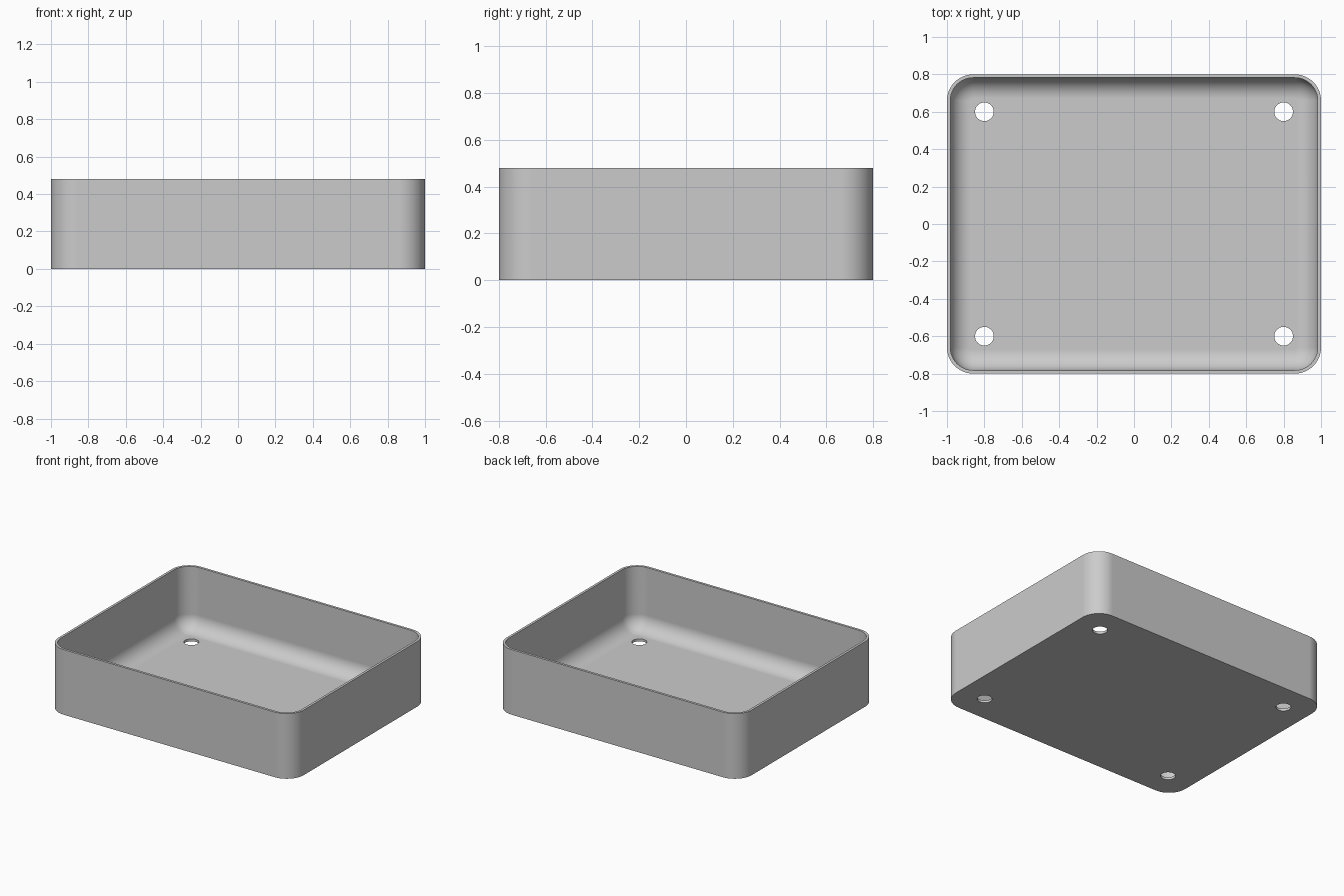
import bpy
import bmesh
from math import cos, sin, pi, radians
from mathutils import Matrix

cube = bpy.data.objects.get("Cube")
if cube:
    bpy.data.objects.remove(cube, do_unlink=True)

HALF_X, HALF_Y, HEIGHT = 1.0, 0.8, 0.48
CORNER, WALL, FILLET = 0.14, 0.018, 0.11
CORNER_STEPS, FILLET_STEPS = 12, 12


def new_object(name, bm):
    mesh = bpy.data.meshes.new(name)
    bmesh.ops.recalc_face_normals(bm, faces=bm.faces[:])
    bm.to_mesh(mesh)
    bm.free()
    obj = bpy.data.objects.new(name, mesh)
    bpy.context.collection.objects.link(obj)
    return obj


def rounded_ring(bm, inset, z):
    """Rounded rectangle of vertices, offset inward from the outer wall."""
    radius = CORNER - inset
    verts = []
    for quarter, (sx, sy) in enumerate([(1, 1), (-1, 1), (-1, -1), (1, -1)]):
        cx, cy = sx * (HALF_X - CORNER), sy * (HALF_Y - CORNER)
        for i in range(CORNER_STEPS + 1):
            a = (quarter + i / CORNER_STEPS) * pi / 2
            verts.append(bm.verts.new((cx + radius * cos(a), cy + radius * sin(a), z)))
    return verts


# Section of the tray: outer wall, rim, inner wall, curve down to the floor
section = [(0, 0), (0, HEIGHT), (WALL, HEIGHT)]
for i in range(FILLET_STEPS + 1):
    a = i / FILLET_STEPS * pi / 2
    section.append((WALL + FILLET * (1 - cos(a)), WALL + FILLET * (1 - sin(a))))

bm = bmesh.new()
rings = [rounded_ring(bm, inset, z) for inset, z in section]
for low, high in zip(rings, rings[1:]):
    for i in range(len(low)):
        j = (i + 1) % len(low)
        bm.faces.new((low[i], low[j], high[j], high[i]))
bm.faces.new(rings[0])
bm.faces.new(rings[-1])
tray = new_object("tray", bm)

# Four round holes through the floor
bm = bmesh.new()
for x in (-0.8, 0.8):
    for y in (-0.6, 0.6):
        bmesh.ops.create_cone(bm, cap_ends=True, segments=40, radius1=0.05, radius2=0.05,
                              depth=0.2, matrix=Matrix.Translation((x, y, 0)))
cutter = new_object("hole_cutter", bm)
cutter.hide_render = True

bpy.ops.object.select_all(action="DESELECT")
tray.select_set(True)
bpy.context.view_layer.objects.active = tray
cut = tray.modifiers.new("holes", "BOOLEAN")
cut.operation = "DIFFERENCE"
cut.solver = "EXACT"
cut.object = cutter
bpy.ops.object.modifier_apply(modifier=cut.name)
bpy.data.objects.remove(cutter, do_unlink=True)

# Plain grey finish
grey = bpy.data.materials.new("light grey")
grey.use_nodes = True
colour = (0.6, 0.6, 0.6, 1)
grey.diffuse_color = colour
grey.node_tree.nodes["Principled BSDF"].inputs["Base Color"].default_value = colour
tray.data.materials.clear()
tray.data.materials.append(grey)

# Smooth curves, flat walls and floor
bpy.ops.object.shade_smooth_by_angle(angle=radians(30))
weighted = tray.modifiers.new("flat_panels", "WEIGHTED_NORMAL")
weighted.keep_sharp = True
